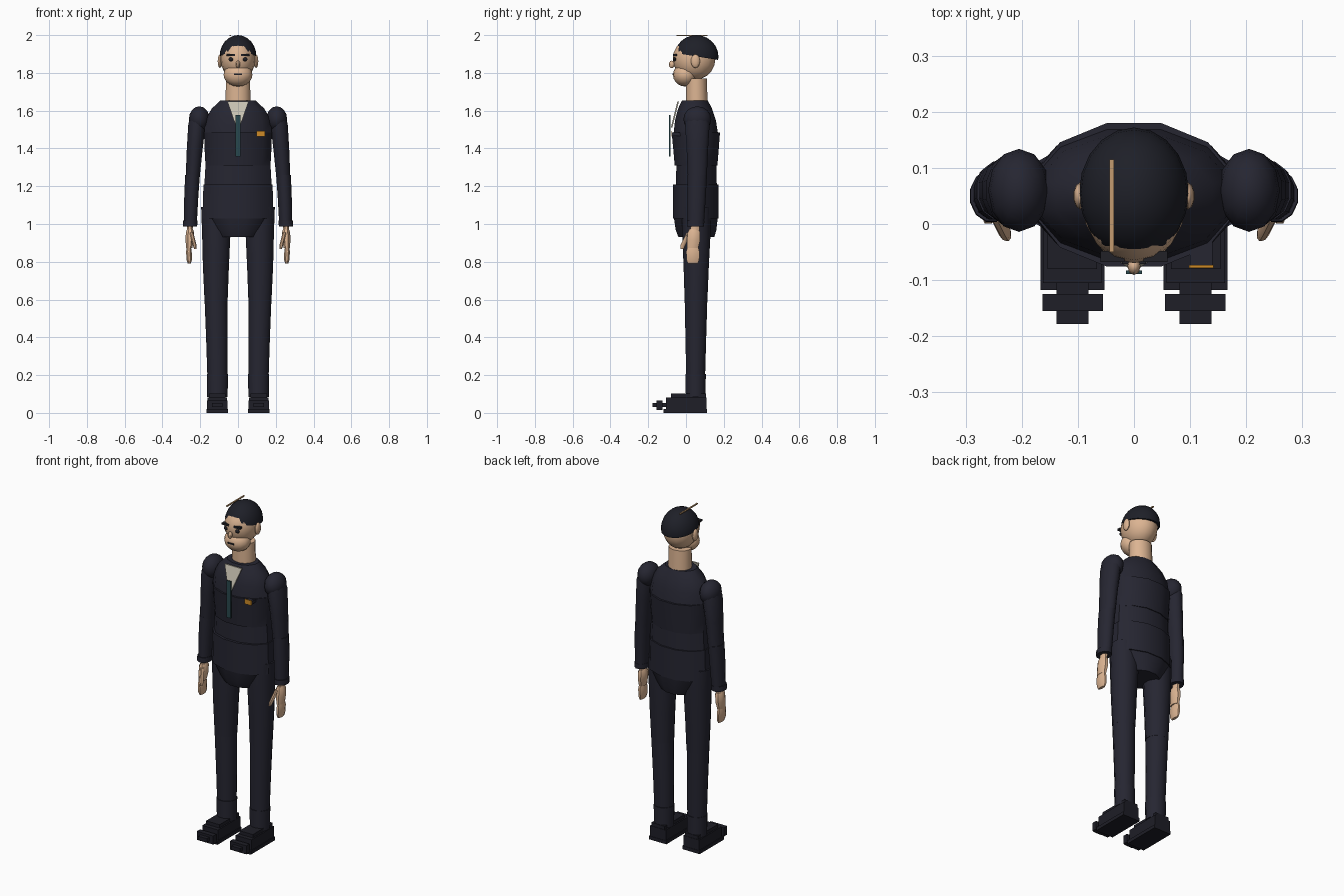
import bpy, bmesh, math
from mathutils import Vector, Matrix

if "Cube" in bpy.data.objects:
    bpy.data.objects.remove(bpy.data.objects["Cube"])


def material(name, rgb):
    m = bpy.data.materials.new(name)
    m.diffuse_color = (*rgb, 1)
    m.use_nodes = True
    m.node_tree.nodes["Principled BSDF"].inputs["Base Color"].default_value = m.diffuse_color
    return m


NAVY = material("navy cloth", (0.019, 0.019, 0.031))
HAIR = material("black hair", (0.013, 0.014, 0.021))
SHOE = material("shoe leather", (0.013, 0.013, 0.02))
SKIN = material("skin", (0.72, 0.46, 0.29))
SHIRT = material("shirt", (0.60, 0.56, 0.46))
TIE = material("teal tie", (0.022, 0.065, 0.075))
GOLD = material("gold badge", (0.62, 0.26, 0.02))
DARK = material("face details", (0.015, 0.015, 0.02))
TAN = material("tan stick", (0.55, 0.33, 0.16))


def finish(name, bm, mat, smooth=True):
    bmesh.ops.recalc_face_normals(bm, faces=bm.faces)
    me = bpy.data.meshes.new(name)
    bm.to_mesh(me)
    bm.free()
    me.materials.append(mat)
    ob = bpy.data.objects.new(name, me)
    bpy.context.collection.objects.link(ob)
    if smooth:
        bpy.ops.object.select_all(action='DESELECT')
        ob.select_set(True)
        bpy.context.view_layer.objects.active = ob
        bpy.ops.object.shade_smooth_by_angle(angle=math.radians(40))
    return ob


# stacked elliptical rings: (z, centre x, centre y, half width x, half depth y)
def loft(name, rings, mat, n=12):
    bm = bmesh.new()
    k = 1 / math.cos(math.pi / n)
    loops = []
    for z, cx, cy, rx, ry in rings:
        loops.append([bm.verts.new((cx + rx * k * math.cos(2 * math.pi * (i + .5) / n),
                                    cy + ry * k * math.sin(2 * math.pi * (i + .5) / n), z))
                      for i in range(n)])
    for a, b in zip(loops, loops[1:]):
        for i in range(n):
            bm.faces.new((a[i], a[(i + 1) % n], b[(i + 1) % n], b[i]))
    bm.faces.new(loops[0])
    bm.faces.new(loops[-1])
    return finish(name, bm, mat)


def ellipsoid(name, c, r, mat, seg=16, rings=10, cut=None):
    bm = bmesh.new()
    bmesh.ops.create_uvsphere(bm, u_segments=seg, v_segments=rings, radius=1,
                              matrix=Matrix.Translation(c) @ Matrix.Diagonal((*r, 1)))
    if cut:  # keep what lies above the plane
        bmesh.ops.bisect_plane(bm, geom=bm.verts[:] + bm.edges[:] + bm.faces[:],
                               plane_co=cut[0], plane_no=cut[1], clear_inner=True)
        bmesh.ops.holes_fill(bm, edges=[e for e in bm.edges if e.is_boundary])
    return finish(name, bm, mat)


def box(name, x, y, z, mat, rot=None):
    bm = bmesh.new()
    c = Vector(((x[0] + x[1]) / 2, (y[0] + y[1]) / 2, (z[0] + z[1]) / 2))
    s = (abs(x[1] - x[0]), abs(y[1] - y[0]), abs(z[1] - z[0]), 1)
    bmesh.ops.create_cube(bm, size=1, matrix=Matrix.Translation(c) @ (rot or Matrix()) @ Matrix.Diagonal(s))
    return finish(name, bm, mat, False)


# torso sections
loft("upper_chest", [(1.475, 0, .052, .18, .118), (1.55, 0, .05, .172, .108),
                     (1.61, 0, .048, .14, .09), (1.655, 0, .047, .092, .068)], NAVY)
loft("lower_chest", [(1.31, 0, .053, .172, .113), (1.38, 0, .053, .176, .119),
                     (1.485, 0, .052, .18, .128)], NAVY)
loft("waist", [(1.205, 0, .055, .178, .108), (1.315, 0, .055, .172, .106)], NAVY)
loft("jacket_skirt", [(1.03, 0, .052, .188, .12), (1.21, 0, .052, .183, .12)], NAVY)
loft("pelvis", [(.93, 0, .055, .105, .095), (.97, 0, .053, .135, .108),
                (1.035, 0, .052, .18, .116)], NAVY)

# neck and head
loft("neck", [(1.63, 0, .057, .066, .058), (1.77, 0, .055, .064, .055)], SKIN, 16)
ellipsoid("head", (0, .043, 1.875), (.093, .113, .112), SKIN)
ellipsoid("jaw", (0, -.005, 1.79), (.076, .064, .062), SKIN)
ellipsoid("hair", (0, .055, 1.885), (.098, .117, .115), HAIR, 20, 12,
          ((0, .05, 1.888), Vector((0, .16, 1))))
ellipsoid("nose", (0, -.075, 1.845), (.012, .016, .02), SKIN, 8, 6)
box("mouth", (-.021, .021), (-.071, -.066), (1.788, 1.796), DARK)
for s, side in ((-1, "left"), (1, "right")):
    ellipsoid(side + "_ear", (s * .096, .05, 1.862), (.012, .024, .036), SKIN, 10, 8)
    ellipsoid(side + "_eye", (s * .038, -.06, 1.872), (.013, .008, .011), DARK, 10, 6)
    box(side + "_brow", (s * .017, s * .06), (-.068, -.048), (1.89, 1.901), DARK)
box("head_stick", (-.044, -.036), (-.05, .115), (1.994, 2.0), TAN)

# shirt front, tie and badge
bm = bmesh.new()
pts = [(-.056, -.046, 1.648), (.056, -.046, 1.648), (.008, -.08, 1.51), (-.008, -.08, 1.51)]
face = bm.faces.new([bm.verts.new(p) for p in pts])
ext = bmesh.ops.extrude_face_region(bm, geom=[face])
bmesh.ops.translate(bm, vec=(0, .008, 0), verts=[v for v in ext["geom"] if isinstance(v, bmesh.types.BMVert)])
finish("shirt_front", bm, SHIRT, False)
box("tie", (-.014, .014), (-.089, -.083), (1.357, 1.577), TIE)
box("badge", (.098, .142), (-.078, -.073), (1.463, 1.492), GOLD)
box("badge_backing", (.1, .14), (-.073, -.02), (1.466, 1.484), NAVY)

for s, side in ((-1, "left"), (1, "right")):
    # arm
    ellipsoid(side + "_shoulder", (s * .205, .06, 1.555), (.055, .074, .068), NAVY, 12, 8)
    loft(side + "_upper_arm", [(1.245, s * .24, .06, .037, .05), (1.4, s * .229, .06, .042, .057),
                               (1.53, s * .217, .06, .046, .065), (1.6, s * .207, .06, .035, .05)], NAVY)
    loft(side + "_forearm", [(1.0, s * .252, .052, .034, .043), (1.13, s * .248, .056, .037, .048),
                             (1.26, s * .241, .06, .039, .051)], NAVY)
    loft(side + "_cuff", [(.988, s * .254, .05, .038, .046), (1.018, s * .253, .051, .038, .046)], NAVY)
    # hand
    loft(side + "_wrist", [(.94, s * .256, .045, .014, .022), (1.0, s * .254, .05, .016, .024)], SKIN, 8)
    loft(side + "_palm", [(.872, s * .258, .035, .016, .03), (.915, s * .256, .04, .022, .035),
                          (.955, s * .254, .042, .022, .033), (.973, s * .254, .042, .015, .024)], SKIN, 8)
    loft(side + "_fingers", [(.79, s * .258, .037, .008, .026), (.81, s * .258, .036, .014, .034),
                             (.855, s * .26, .036, .015, .035), (.878, s * .26, .036, .011, .028)], SKIN, 8)
    loft(side + "_thumb", [(.868, s * .226, -.021, .007, .009), (.89, s * .23, -.015, .01, .013),
                           (.955, s * .246, .016, .01, .013)], SKIN, 8)
    # leg
    loft(side + "_thigh", [(.59, s * .116, .053, .061, .06), (.78, s * .117, .054, .069, .067),
                           (.95, s * .115, .055, .075, .075), (1.09, s * .119, .055, .076, .075)], NAVY)
    loft(side + "_shin", [(.19, s * .109, .051, .053, .05), (.4, s * .112, .052, .057, .055),
                          (.6, s * .117, .053, .06, .06)], NAVY)
    loft(side + "_trouser_hem", [(.085, s * .109, .051, .054, .052),
                                 (.205, s * .109, .051, .056, .054)], NAVY)
    # shoe
    box(side + "_sole", (s * .053, s * .167), (-.118, .11), (0, .02), SHOE)
    box(side + "_shoe_body", (s * .058, s * .162), (-.105, .108), (.02, .082), SHOE)
    box(side + "_shoe_instep", (s * .066, s * .154), (-.08, .106), (.082, .102), SHOE)
    box(side + "_toe_cap", (s * .055, s * .163), (-.155, -.125), (.015, .066), SHOE)
    box(side + "_toe_tip", (s * .081, s * .138), (-.178, -.1), (.03, .052), SHOE)
